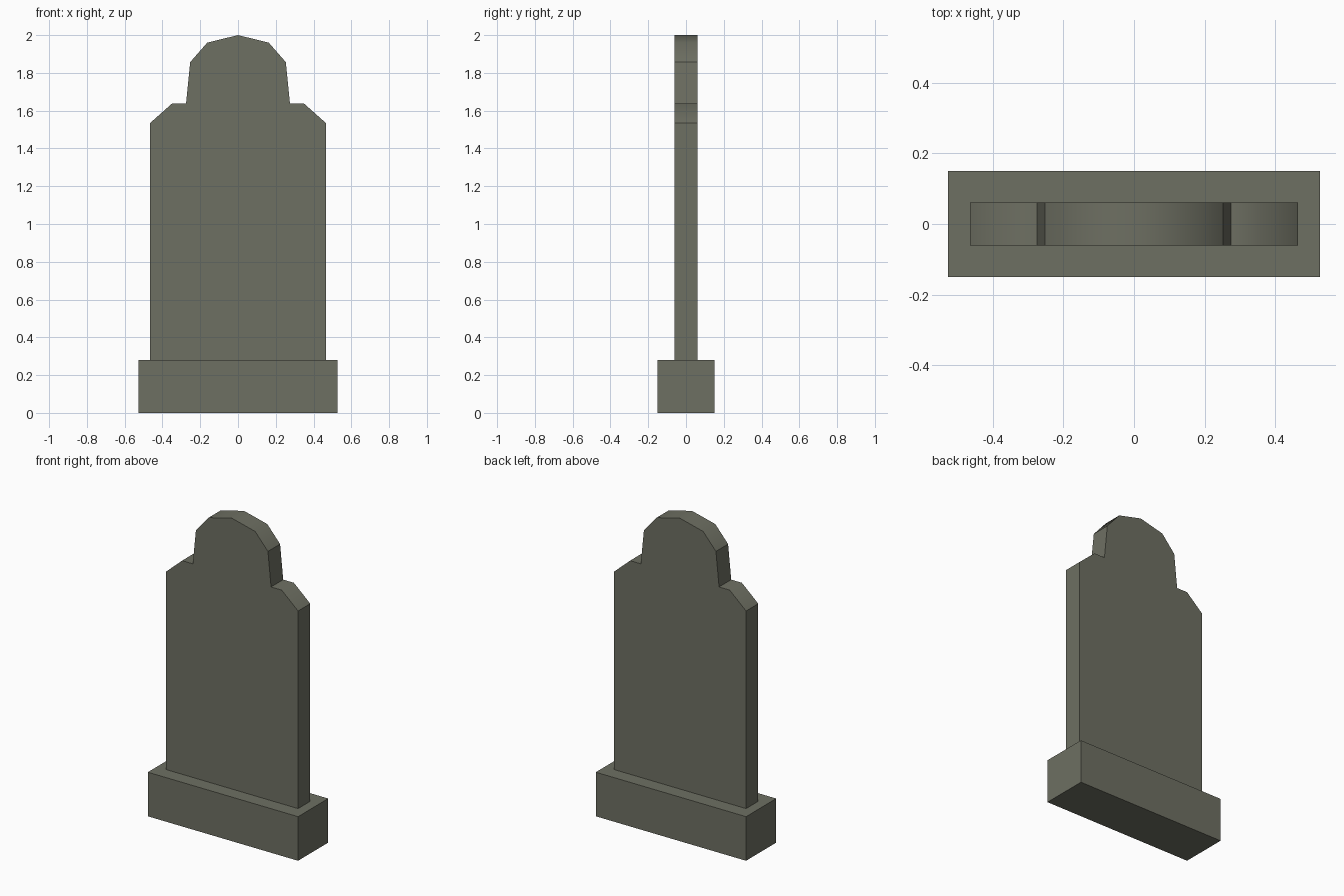
import bpy, bmesh

if "Cube" in bpy.data.objects:
    bpy.data.objects.remove(bpy.data.objects["Cube"])

stone = bpy.data.materials.new("grey_green_stone")
stone.diffuse_color = (0.155, 0.16, 0.123, 1)
stone.use_nodes = True
stone.node_tree.nodes["Principled BSDF"].inputs["Base Color"].default_value = stone.diffuse_color


def make_object(name, bm):
    bmesh.ops.recalc_face_normals(bm, faces=bm.faces)
    mesh = bpy.data.meshes.new(name)
    bm.to_mesh(mesh)
    bm.free()
    mesh.materials.append(stone)
    obj = bpy.data.objects.new(name, mesh)
    bpy.context.collection.objects.link(obj)
    return obj


# Plinth block
bm = bmesh.new()
bmesh.ops.create_cube(bm, size=1)
bmesh.ops.scale(bm, vec=(1.056, 0.302, 0.28), verts=bm.verts)
bmesh.ops.translate(bm, vec=(0, 0, 0.14), verts=bm.verts)
make_object("plinth", bm)

# Upright slab: right half of the outline as (x, z, softly shaded corner), mirrored
half = [(0.465, 0.28, False), (0.465, 1.535, False), (0.35, 1.637, True),
        (0.275, 1.637, False), (0.253, 1.857, False), (0.163, 1.96, True)]
outline = half + [(0, 2.0, True)] + [(-x, z, s) for x, z, s in reversed(half)]
depth = 0.061

bm = bmesh.new()
front = [bm.verts.new((x, -depth, z)) for x, z, _ in outline]
back = [bm.verts.new((x, depth, z)) for x, z, _ in outline]
bm.faces.new(front)
bm.faces.new(back[::-1])
count = len(outline)
for i in range(count):
    j = (i + 1) % count
    bm.faces.new((front[i], back[i], back[j], front[j])).smooth = True

# Keep every edge crisp except the soft corners across the rounded top
for edge in bm.edges:
    edge.smooth = False
for f, b, (_, _, soft) in zip(front, back, outline):
    bm.edges.get((f, b)).smooth = soft
make_object("headstone_slab", bm)
